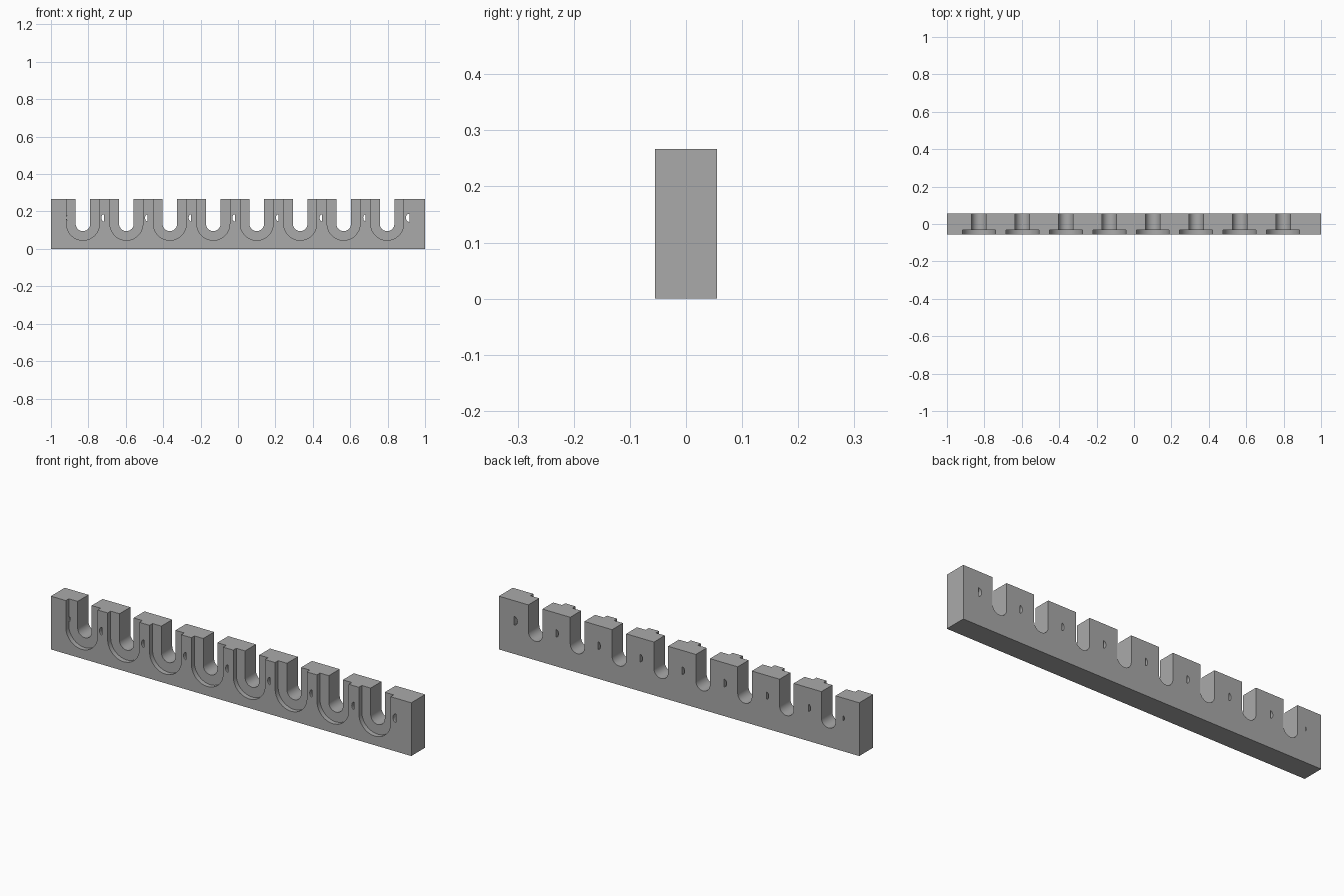
import bpy, bmesh
from math import pi, cos, sin

if "Cube" in bpy.data.objects:
    bpy.data.objects.remove(bpy.data.objects["Cube"], do_unlink=True)

HEIGHT, HALF_DEPTH = 0.267, 0.055
COUNT, PITCH, FIRST_SLOT = 8, 0.2323, -0.829
ARC_Z = 0.134

grey = bpy.data.materials.new("plain_grey")
grey.use_nodes = True
grey.diffuse_color = (0.4, 0.4, 0.4, 1)
grey.node_tree.nodes["Principled BSDF"].inputs["Base Color"].default_value = (0.4, 0.4, 0.4, 1)


def prisms(name, profiles, y0, y1):
    """Extrude closed (x, z) profiles from y0 to y1 into one object."""
    bm = bmesh.new()
    for points in profiles:
        front = [bm.verts.new((x, y0, z)) for x, z in points]
        back = [bm.verts.new((x, y1, z)) for x, z in points]
        bm.faces.new(front)
        bm.faces.new(back[::-1])
        for i in range(len(points)):
            j = (i + 1) % len(points)
            bm.faces.new((front[j], front[i], back[i], back[j]))
    bmesh.ops.recalc_face_normals(bm, faces=bm.faces)
    mesh = bpy.data.meshes.new(name)
    bm.to_mesh(mesh)
    bm.free()
    mesh.materials.append(grey)
    obj = bpy.data.objects.new(name, mesh)
    bpy.context.collection.objects.link(obj)
    return obj


def u_shape(x, radius, steps=32):
    """Open-topped slot with a round bottom."""
    arc = [(x + radius * cos(pi + pi * i / steps), ARC_Z + radius * sin(pi + pi * i / steps))
           for i in range(steps + 1)]
    return arc + [(x + radius, HEIGHT + 0.1), (x - radius, HEIGHT + 0.1)]


def d_shape(x, width, half_height, steps=12):
    """Half-round hole, flat towards +x."""
    return [(x + width / 2 - width * sin(pi * i / steps), 0.166 + half_height * cos(pi * i / steps))
            for i in range(steps + 1)]


# Solid bar
bar = prisms("slotted_bar", [[(-1, 0), (1, 0), (1, HEIGHT), (-1, HEIGHT)]],
             -HALF_DEPTH, HALF_DEPTH)

# Through slots, shallow front recesses and small holes between the slots
slot_x = [FIRST_SLOT + PITCH * i for i in range(COUNT)]
hole_x = [-0.957 + 0.2333 * i for i in range(1, COUNT + 1)]
holes = [d_shape(-0.914, 0.006, 0.012)]
holes += [d_shape(x, 0.013, 0.019) for x in hole_x[:-1]]
holes.append(d_shape(0.907, 0.019, 0.022))
cutters = [
    prisms("slot_cutter", [u_shape(x, 0.039) for x in slot_x], -0.1, 0.1),
    prisms("recess_cutter", [u_shape(x, 0.088) for x in slot_x], -0.1, -0.031),
    prisms("hole_cutter", holes, -0.1, 0.1),
]
for cutter in cutters:
    cutter.hide_render = True
    cut = bar.modifiers.new(cutter.name, 'BOOLEAN')
    cut.operation = 'DIFFERENCE'
    cut.solver = 'EXACT'
    cut.object = cutter

# Bake the cuts and drop the cutters
bpy.context.view_layer.update()
baked = bpy.data.meshes.new_from_object(bar.evaluated_get(bpy.context.evaluated_depsgraph_get()))
bar.modifiers.clear()
bar.data = baked
baked.materials.clear()
baked.materials.append(grey)
for cutter in cutters:
    bpy.data.objects.remove(cutter, do_unlink=True)

# Smooth round slot walls, crisp edges
bpy.ops.object.select_all(action='DESELECT')
bar.select_set(True)
bpy.context.view_layer.objects.active = bar
bpy.ops.object.shade_smooth_by_angle(angle=pi / 6)
